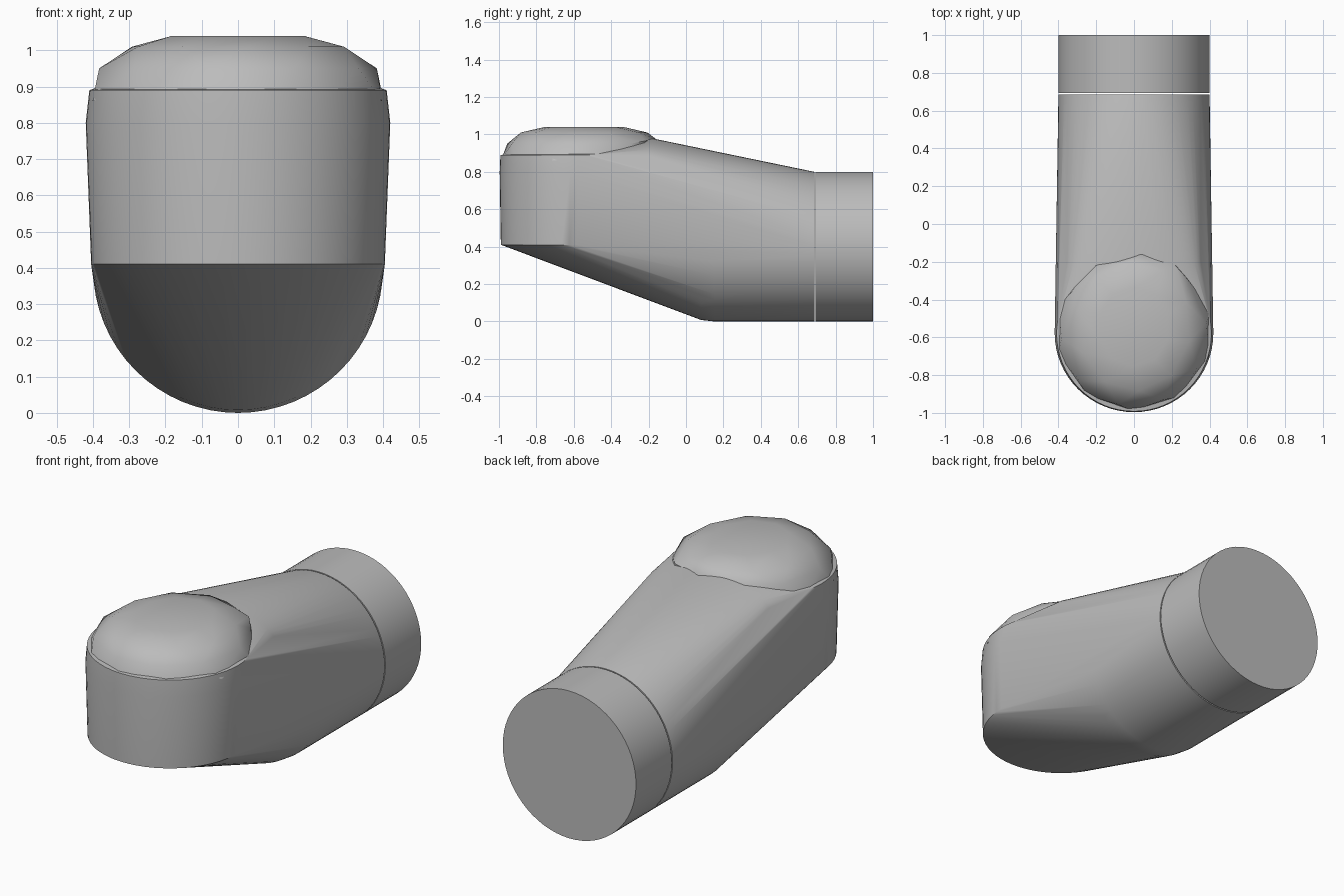
import bpy, bmesh
from math import sin, cos, pi, radians

if "Cube" in bpy.data.objects:
    bpy.data.objects.remove(bpy.data.objects["Cube"], do_unlink=True)

grey = bpy.data.materials.new("plain grey")
grey.use_nodes = True
COLOUR = (0.5, 0.5, 0.5, 1)
grey.diffuse_color = COLOUR
grey.node_tree.nodes["Principled BSDF"].inputs["Base Color"].default_value = COLOUR


def flat_ring(y, z, rx, ry, n=64, turn=0.0):
    """Horizontal ring of points."""
    return [(rx * cos(2 * pi * i / n + turn), y + ry * sin(2 * pi * i / n + turn), z)
            for i in range(n)]


def upright_arc(y, z, rx, rz, start=0.0, sweep=2 * pi, n=64):
    """Arc of points facing along y."""
    return [(rx * cos(start + sweep * i / n), y, z + rz * sin(start + sweep * i / n))
            for i in range(n + 1)]


def hull(name, points, angle):
    """Tight skin around the points, smooth shaded with sharp edges kept."""
    bm = bmesh.new()
    for p in points:
        bm.verts.new(p)
    bmesh.ops.remove_doubles(bm, verts=bm.verts, dist=0.0005)
    res = bmesh.ops.convex_hull(bm, input=bm.verts)
    loose = {g for g in res["geom_interior"] + res["geom_unused"]
             if isinstance(g, bmesh.types.BMVert)}
    bmesh.ops.delete(bm, geom=list(loose), context="VERTS")
    bmesh.ops.dissolve_limit(bm, angle_limit=radians(0.3), verts=bm.verts, edges=bm.edges)
    bmesh.ops.recalc_face_normals(bm, faces=bm.faces)
    mesh = bpy.data.meshes.new(name)
    bm.to_mesh(mesh)
    bm.free()
    mesh.materials.append(grey)
    ob = bpy.data.objects.new(name, mesh)
    bpy.context.collection.objects.link(ob)
    bpy.ops.object.select_all(action="DESELECT")
    ob.select_set(True)
    bpy.context.view_layer.objects.active = ob
    bpy.ops.object.shade_smooth_by_angle(angle=radians(angle))
    return ob


# Body: upright rounded nose blended into a round neck
body = flat_ring(-0.585, 0.41, 0.405, 0.405)
body += flat_ring(-0.578, 0.80, 0.42, 0.418)
body += flat_ring(-0.58, 0.89, 0.41, 0.412)
body += upright_arc(-0.2, 0.86, 0.36, 0.123, 0, pi, 32)
body += upright_arc(0.15, 0.4, 0.4, 0.4, pi, pi, 32)
body += upright_arc(0.08, 0.4, 0.385, 0.392, pi, pi, 32)
body += upright_arc(0.686, 0.4, 0.4, 0.4)
hull("body", body, 30)

# Faceted cap on top of the nose
cap = flat_ring(-0.57, 0.86, 0.42, 0.42, 10, 0.3)
cap += flat_ring(-0.565, 0.95, 0.385, 0.40, 10, 0.1)
cap += flat_ring(-0.545, 1.01, 0.30, 0.34, 10, 0.4)
cap += flat_ring(-0.545, 1.04, 0.19, 0.21, 10, 0.3)
cap += [(0.04, -0.16, 0.975), (0, -0.34, 1.04), (-0.2, -0.22, 0.965), (0.22, -0.22, 0.965)]
hull("cap", cap, 35)

# End collar, separated from the body by a hairline gap
hull("end_collar",
     upright_arc(0.693, 0.4, 0.4, 0.4) + upright_arc(1.0, 0.4, 0.4, 0.4), 30)
